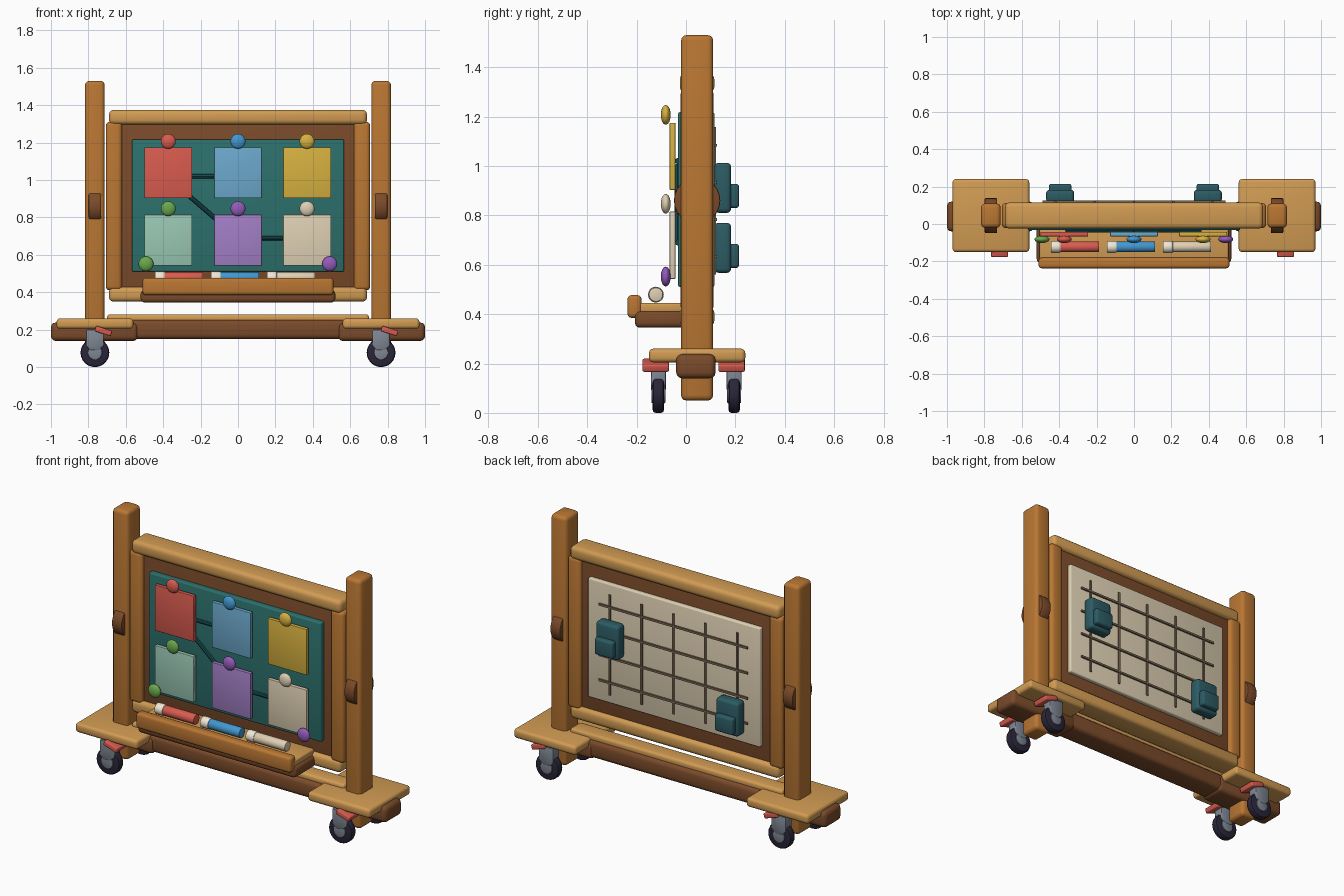
import bpy, bmesh, math
from mathutils import Matrix, Vector

if "Cube" in bpy.data.objects:
    bpy.data.objects.remove(bpy.data.objects["Cube"])


def mat(name, r, g, b):
    m = bpy.data.materials.new(name)
    m.diffuse_color = [(c / 255) ** 2.2 for c in (r, g, b)] + [1]
    m.use_nodes = True
    m.node_tree.nodes["Principled BSDF"].inputs["Base Color"].default_value = m.diffuse_color
    return m


WOOD = mat("wood", 184, 118, 54)
LIGHT = mat("light_wood", 208, 154, 84)
DARK = mat("dark_wood", 122, 76, 46)
TEAL = mat("board_teal", 48, 112, 108)
LINE = mat("dark_teal", 28, 74, 78)
MAGNET = mat("magnet_teal", 48, 92, 100)
CREAM = mat("cream", 222, 207, 178)
GRID = mat("grid_brown", 120, 104, 84)
RED = mat("red", 216, 92, 80)
BLUE = mat("blue", 68, 150, 206)
SKY = mat("card_blue", 108, 168, 204)
YELLOW = mat("yellow", 214, 176, 66)
MINT = mat("mint", 152, 198, 178)
GREEN = mat("green", 106, 166, 78)
PURPLE = mat("purple", 160, 126, 196)
VIOLET = mat("violet", 146, 92, 186)
TYRE = mat("tyre", 46, 42, 60)
METAL = mat("metal", 126, 134, 146)
CAP = mat("cap_white", 240, 232, 214)


def finish(bm, name, material, smooth=True):
    bmesh.ops.recalc_face_normals(bm, faces=bm.faces)
    me = bpy.data.meshes.new(name)
    bm.to_mesh(me)
    bm.free()
    me.materials.append(material)
    ob = bpy.data.objects.new(name, me)
    bpy.context.collection.objects.link(ob)
    if smooth:
        bpy.ops.object.select_all(action='DESELECT')
        ob.select_set(True)
        bpy.context.view_layer.objects.active = ob
        bpy.ops.object.shade_smooth_by_angle(angle=math.radians(40))
    return ob


def box(name, x, y, z, material, bevel=0.0, rot_y=0.0):
    """Box from (min, max) ranges, with rounded edges."""
    bm = bmesh.new()
    bmesh.ops.create_cube(bm, size=1)
    bmesh.ops.scale(bm, vec=(x[1] - x[0], y[1] - y[0], z[1] - z[0]), verts=bm.verts)
    if bevel:
        bmesh.ops.bevel(bm, geom=bm.edges[:], offset=bevel, segments=3, profile=0.5, affect='EDGES')
    mid = Vector((sum(x) / 2, sum(y) / 2, sum(z) / 2))
    bm.transform(Matrix.Translation(mid) @ Matrix.Rotation(rot_y, 4, 'Y'))
    return finish(bm, name, material)


def rod(name, a, b, r, material, sides=24, bevel=0.0):
    """Cylinder between two points."""
    a, b = Vector(a), Vector(b)
    bm = bmesh.new()
    bmesh.ops.create_cone(bm, cap_ends=True, segments=sides, radius1=r, radius2=r, depth=(b - a).length)
    if bevel:
        rim = [e for e in bm.edges if any(len(f.verts) > 4 for f in e.link_faces)]
        bmesh.ops.bevel(bm, geom=rim, offset=bevel, segments=2, profile=0.5, affect='EDGES')
    q = Vector((0, 0, 1)).rotation_difference(b - a)
    bm.transform(Matrix.Translation((a + b) / 2) @ q.to_matrix().to_4x4())
    return finish(bm, name, material)


def pin(x, z, material):
    bm = bmesh.new()
    bmesh.ops.create_uvsphere(bm, u_segments=20, v_segments=12, radius=0.04)
    bm.transform(Matrix.Translation((x, -0.082, z)) @ Matrix.Diagonal((1, 0.5, 1, 1)))
    finish(bm, "push_pin", material)


def caster(x, y):
    rod("caster_tyre", (x, y - 0.023, 0.077), (x, y + 0.023, 0.077), 0.077, TYRE, 24, 0.012)
    rod("caster_hub", (x, y - 0.028, 0.077), (x, y + 0.028, 0.077), 0.038, METAL, 20, 0.004)
    # fork prism
    bm = bmesh.new()
    outline = [(-0.047, 0.2), (0.047, 0.2), (0.047, 0.115), (0.02, 0.09), (-0.025, 0.09), (-0.047, 0.115)]
    f = bm.faces.new([bm.verts.new((x + px, y - 0.03, pz)) for px, pz in outline])
    ext = bmesh.ops.extrude_face_region(bm, geom=[f])['geom']
    bmesh.ops.translate(bm, vec=(0, 0.06, 0), verts=[v for v in ext if isinstance(v, bmesh.types.BMVert)])
    bmesh.ops.bevel(bm, geom=bm.edges[:], offset=0.005, segments=2, profile=0.5, affect='EDGES')
    finish(bm, "caster_fork", METAL)
    # brake lever
    box("brake_lever", (x, x + 0.09), (y - 0.064, y + 0.043), (0.178, 0.208), RED, 0.006, math.radians(18))


# Posts, pivot knobs, feet, casters
for s in (-1, 1):
    cx = 0.765 * s

    def span(a, b):
        return (min(a * s, b * s), max(a * s, b * s))

    box("post", span(0.713, 0.818), (-0.02, 0.11), (0.05, 1.53), WOOD, 0.022)
    rod("pivot_knob", (cx - 0.033, 0.045, 0.86), (cx + 0.033, 0.045, 0.86), 0.094, DARK, 24, 0.006)
    box("foot_beam", span(0.535, 1.0), (-0.04, 0.12), (0.14, 0.238), DARK, 0.025)
    box("foot_plate", span(0.56, 0.97), (-0.15, 0.24), (0.205, 0.26), LIGHT, 0.017)
    box("frame_stile", span(0.62, 0.707), (-0.022, 0.112), (0.41, 1.312), WOOD, 0.022)
    for y in (-0.112, 0.195):
        caster(cx, y)

# Frame rails and lower stretcher
box("top_rail", (-0.69, 0.69), (-0.025, 0.115), (1.297, 1.375), LIGHT, 0.024)
box("bottom_rail", (-0.69, 0.69), (-0.025, 0.115), (0.35, 0.428), LIGHT, 0.024)
box("stretcher", (-0.74, 0.74), (-0.03, 0.115), (0.15, 0.252), DARK, 0.025)
box("stretcher_cap", (-0.7, 0.7), (-0.005, 0.095), (0.235, 0.282), LIGHT, 0.015)

# Panel and its two boards
box("panel", (-0.65, 0.65), (0.0, 0.09), (0.39, 1.32), DARK, 0.01)
box("front_board", (-0.567, 0.567), (-0.032, 0.02), (0.51, 1.218), TEAL, 0.008)
box("back_board", (-0.567, 0.567), (0.07, 0.115), (0.51, 1.218), CREAM, 0.008)

# Cards with pins
cards = [(-0.373, 0.903, RED, RED), (0, 0.903, SKY, BLUE), (0.369, 0.903, YELLOW, YELLOW),
         (-0.373, 0.543, MINT, GREEN), (0, 0.543, PURPLE, VIOLET), (0.369, 0.543, CREAM, CREAM)]
for x, z, m, pm in cards:
    box("card", (x - 0.128, x + 0.128), (-0.066, -0.043), (z, z + 0.272), m, 0.003)
    pin(x, z + 0.304, pm)
pin(-0.492, 0.552, GREEN)
pin(0.49, 0.552, VIOLET)

# Connector strings between cards
for a, b in [((-0.36, 1.02), (0, 1.02)), ((-0.36, 1.0), (0, 0.69)), ((0, 0.69), (0.36, 0.69))]:
    rod("card_link", (a[0], -0.034, a[1]), (b[0], -0.034, b[1]), 0.012, LINE, 8)

# Back grid
for i in range(5):
    x = -0.42 + 0.21 * i
    box("grid_vertical", (x - 0.006, x + 0.006), (0.11, 0.122), (0.56, 1.157), GRID)
for i in range(4):
    z = 0.634 + 0.15 * i
    box("grid_horizontal", (-0.49, 0.49), (0.11, 0.125), (z - 0.006, z + 0.006), GRID)

# Erasers on the back
for x, z in ((0.395, 0.81), (-0.395, 0.567)):
    box("eraser", (x - 0.075, x + 0.075), (0.115, 0.183), (z, z + 0.203), MAGNET, 0.018)
    box("eraser_grip", (x - 0.06, x + 0.06), (0.17, 0.215), (z + 0.02, z + 0.118), MAGNET, 0.012)

# Tray
box("tray_support", (-0.52, 0.52), (-0.207, 0.0), (0.345, 0.412), DARK, 0.02)
box("tray_shelf", (-0.505, 0.505), (-0.2, 0.0), (0.405, 0.446), LIGHT, 0.01)
box("tray_lip", (-0.51, 0.51), (-0.237, -0.18), (0.385, 0.477), WOOD, 0.016)

# Markers
for x, m in ((-0.445, RED), (-0.145, BLUE), (0.155, CREAM)):
    rod("marker_body", (x + 0.04, -0.122, 0.479), (x + 0.258, -0.122, 0.479), 0.029, m, 20, 0.004)
    rod("marker_cap", (x, -0.122, 0.479), (x + 0.053, -0.122, 0.479), 0.032, CAP, 20, 0.004)
